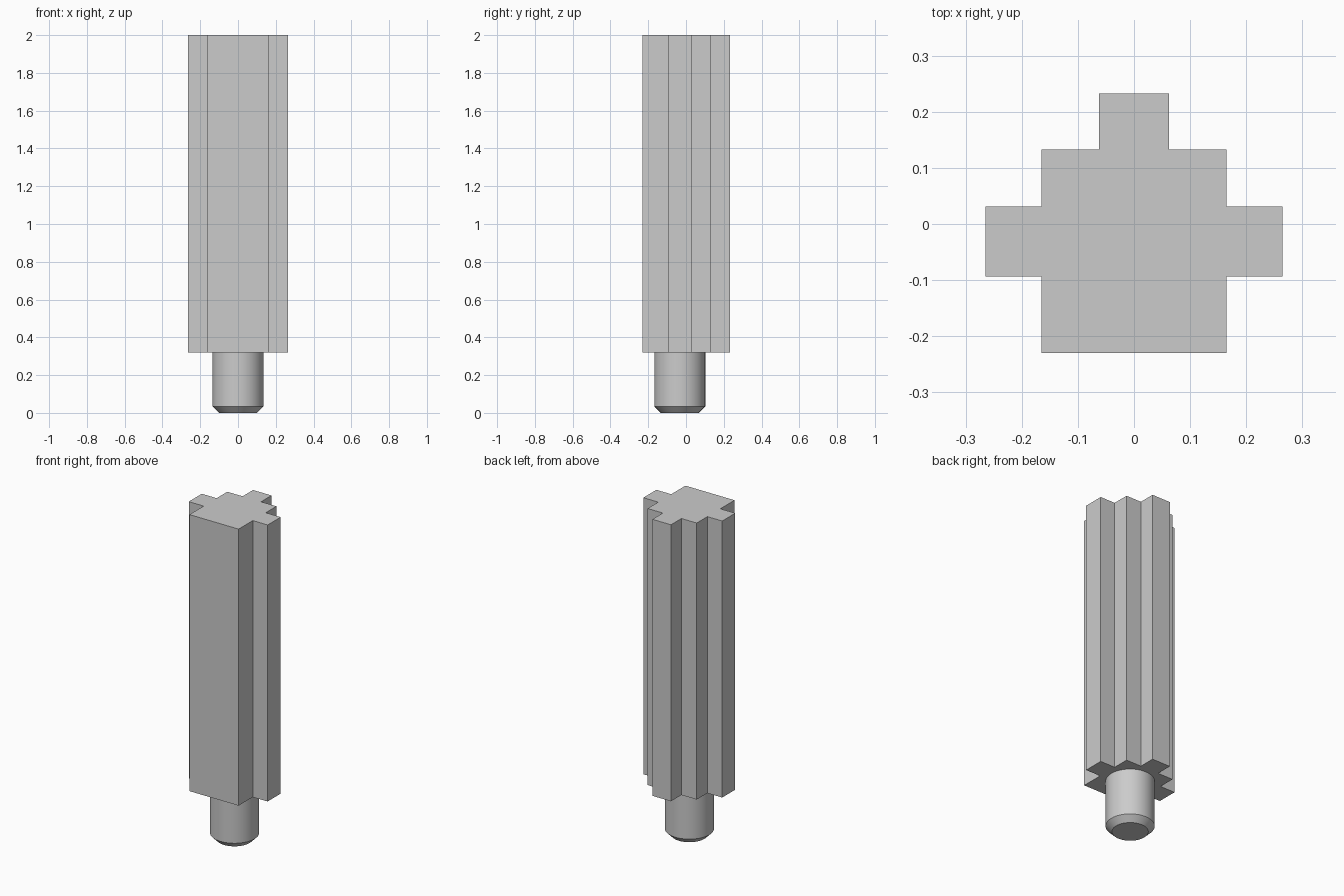
import bpy
import bmesh
import math

cube = bpy.data.objects.get("Cube")
if cube:
    bpy.data.objects.remove(cube, do_unlink=True)

grey = bpy.data.materials.new("light_grey")
grey.use_nodes = True
colour = (0.6, 0.6, 0.6, 1)
grey.diffuse_color = colour
grey.node_tree.nodes["Principled BSDF"].inputs["Base Color"].default_value = colour


def add_object(name, bm):
    bmesh.ops.recalc_face_normals(bm, faces=bm.faces)
    mesh = bpy.data.meshes.new(name)
    bm.to_mesh(mesh)
    bm.free()
    mesh.materials.append(grey)
    obj = bpy.data.objects.new(name, mesh)
    bpy.context.collection.objects.link(obj)
    return obj


# Ribbed post: half outline mirrored across x, then extruded upward
BASE, TOP = 0.32, 2.0
half = [(0.165, -0.23), (0.165, -0.094), (0.265, -0.094), (0.265, 0.031),
        (0.165, 0.031), (0.165, 0.133), (0.062, 0.133), (0.062, 0.233)]
outline = half + [(-x, y) for x, y in reversed(half)]
bm = bmesh.new()
face = bm.faces.new([bm.verts.new((x, y, BASE)) for x, y in outline])
result = bmesh.ops.extrude_face_region(bm, geom=[face], use_keep_orig=True)
top_verts = [g for g in result["geom"] if isinstance(g, bmesh.types.BMVert)]
bmesh.ops.translate(bm, verts=top_verts, vec=(0, 0, TOP - BASE))
add_object("ribbed_post", bm)

# Round peg with a chamfered tip: stacked rings joined by side faces
SIDES, PEG_Y = 64, -0.033
profile = [(0.1, 0), (0.135, 0.035), (0.135, BASE)]
bm = bmesh.new()
rings = []
for radius, z in profile:
    angles = [2 * math.pi * i / SIDES for i in range(SIDES)]
    rings.append([bm.verts.new((radius * math.cos(a), PEG_Y + radius * math.sin(a), z))
                  for a in angles])
for low, high in zip(rings, rings[1:]):
    for i in range(SIDES):
        j = (i + 1) % SIDES
        bm.faces.new((low[i], low[j], high[j], high[i]))
bm.faces.new(rings[0])
bm.faces.new(rings[-1])
peg = add_object("peg", bm)

# Smooth the peg's side, keeping its rims sharp
bpy.ops.object.select_all(action="DESELECT")
peg.select_set(True)
bpy.context.view_layer.objects.active = peg
bpy.ops.object.shade_smooth_by_angle(angle=math.radians(30))
